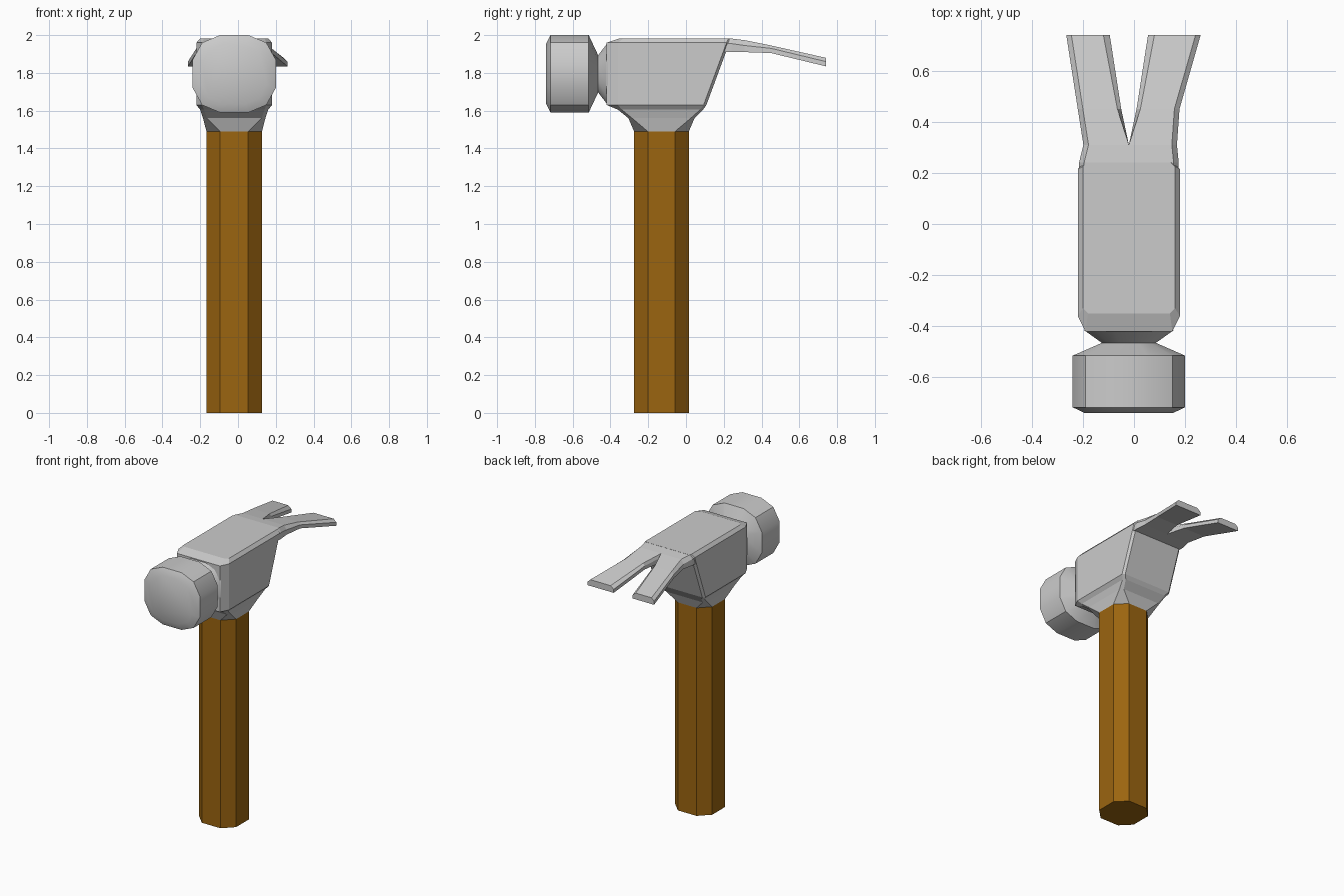
import bpy, bmesh

if "Cube" in bpy.data.objects:
    bpy.data.objects.remove(bpy.data.objects["Cube"])

CX = -0.02  # mid-plane of the hammer


def loft(bm, rings):
    """Skin a list of equal-length closed rings and cap both ends."""
    rows = [[bm.verts.new(p) for p in ring] for ring in rings]
    for a, b in zip(rows, rows[1:]):
        for i in range(len(a)):
            j = (i + 1) % len(a)
            bm.faces.new((a[i], a[j], b[j], b[i]))
    bm.faces.new(rows[0])
    bm.faces.new(rows[-1])


def finish(bm, name, color=None):
    bmesh.ops.recalc_face_normals(bm, faces=bm.faces[:])
    mesh = bpy.data.meshes.new(name)
    bm.to_mesh(mesh)
    bm.free()
    obj = bpy.data.objects.new(name, mesh)
    bpy.context.collection.objects.link(obj)
    if color:
        mat = bpy.data.materials.new(name + "_wood")
        mat.diffuse_color = color
        mat.use_nodes = True
        mat.node_tree.nodes["Principled BSDF"].inputs["Base Color"].default_value = mat.diffuse_color
        mesh.materials.append(mat)
    return obj


def chamfered_rect(z, hx, y0, y1, front, back):
    """Horizontal rectangle with cut corners; front/back are (dx, dy) cuts."""
    (fx, fy), (bx, by) = front, back
    right = [(hx - fx, y0), (hx, y0 + fy), (hx, y1 - by), (hx - bx, y1)]
    pts = right + [(-x, y) for x, y in reversed(right)]
    return [(CX + x, y, z) for x, y in pts]


OCT = (0.073, 0.073)
grip = (0.147, -0.275, 0.015, OCT, OCT)

# Wooden handle
bm = bmesh.new()
loft(bm, [chamfered_rect(z, *grip) for z in (0, 1.49)])
finish(bm, "handle", (0.33, 0.13, 0.005, 1))

# Head body with the collar flaring out of the handle
F, B, S = (0.03, 0.06), (0.015, 0.015), (0.02, 0.02)
bm = bmesh.new()
loft(bm, [
    chamfered_rect(1.49, *grip),
    chamfered_rect(1.56, 0.165, -0.305, 0.045, S, S),
    chamfered_rect(1.605, 0.18, -0.36, 0.09, S, B),
    chamfered_rect(1.63, 0.2, -0.42, 0.108, F, B),
    chamfered_rect(1.96, 0.2, -0.42, 0.23, F, B),
    chamfered_rect(1.983, 0.18, -0.35, 0.24, S, B),
])
finish(bm, "head_body")

# Neck and striking face: one twelve-sided ring scaled along y
quarter = [(0.22, 0.075), (0.17, 0.165), (0.075, 0.205)]
half = quarter + [(-x, z) for x, z in reversed(quarter)]
ring = half + [(-x, -z) for x, z in half]
bm = bmesh.new()
loft(bm, [[(CX + x * s, y, 1.795 + z * s) for x, z in ring]
          for y, s in ((-0.415, 0.8), (-0.465, 0.48), (-0.515, 1),
                       (-0.717, 1), (-0.74, 0.78))])
obj = finish(bm, "striking_face")
bpy.context.view_layer.objects.active = obj
obj.select_set(True)
bpy.ops.object.shade_smooth_by_angle(angle=0.6)

# Split claw: y, top z, middle z, bottom z, inner top, inner bottom
spine = [(0.2, 1.98, 1.955, 1.91, 0, 0),
         (0.24, 1.982, 1.955, 1.91, 0, 0),
         (0.31, 1.973, 1.945, 1.91, 0, 0),
         (0.45, 1.945, 1.93, 1.905, 0.045, 0.03),
         (0.74, 1.88, 1.86, 1.835, 0.1, 0.075)]
outer = {-1: (0.195, 0.195, 0.178, 0.2, 0.245),
         1: (0.195, 0.195, 0.188, 0.198, 0.281)}
bm = bmesh.new()
for side, widths in outer.items():
    rings = []
    for (y, zt, zm, zb, it, ib), w in zip(spine, widths):
        section = [(w - 0.02, zt), (w, zm), (w, zb), (ib, zb), (ib, zm), (it, zt)]
        rings.append([(CX + side * x, y, z) for x, z in section])
    loft(bm, rings)
# Join the two prongs where they meet on the mid-plane
inside = [f for f in bm.faces if all(abs(v.co.x - CX) < 1e-5 for v in f.verts)]
bmesh.ops.delete(bm, geom=inside, context='FACES')
bmesh.ops.remove_doubles(bm, verts=bm.verts[:], dist=1e-4)
finish(bm, "claw")
